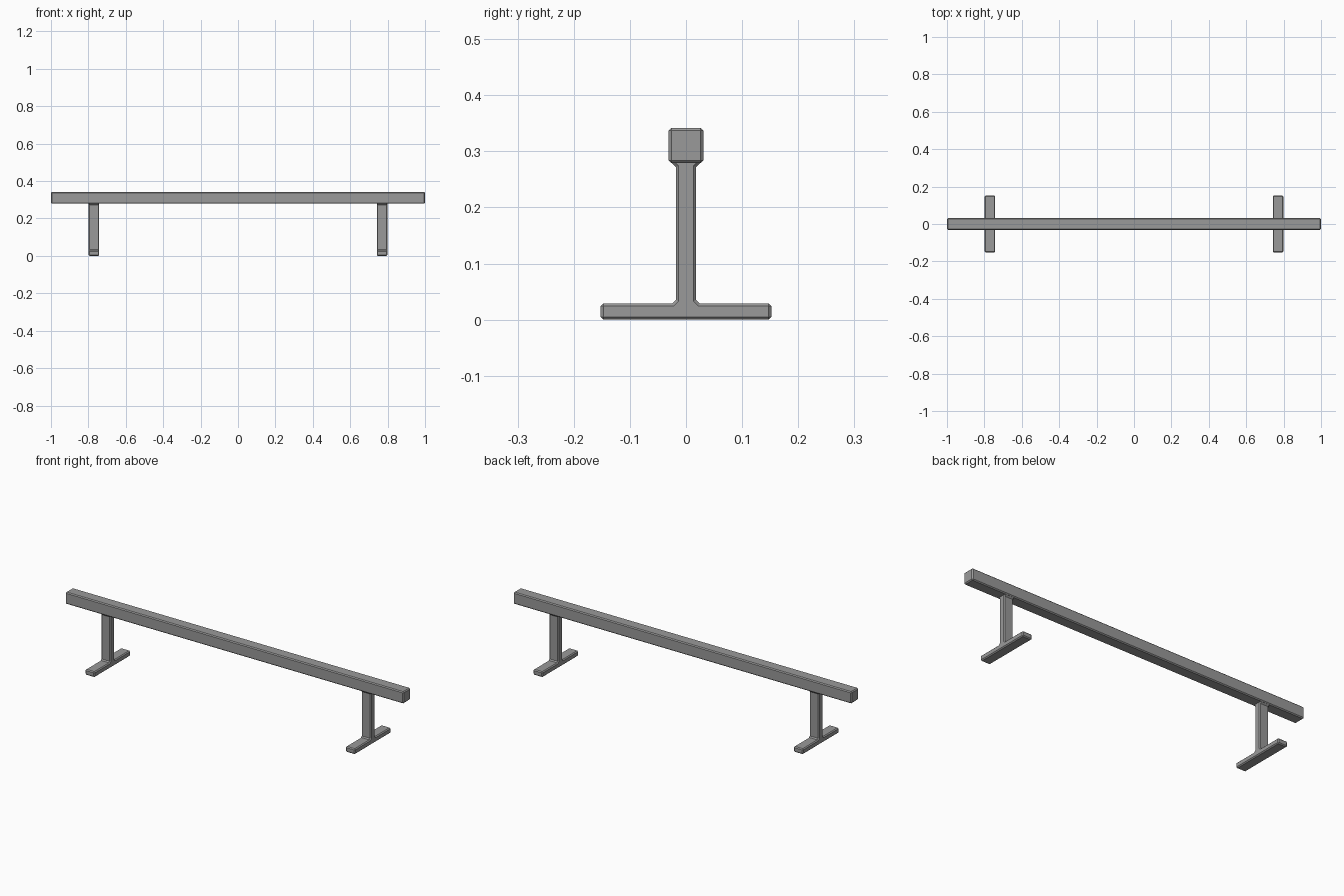
import bpy, bmesh, math

if "Cube" in bpy.data.objects:
    bpy.data.objects.remove(bpy.data.objects["Cube"])

BEVEL = 0.005

# Single painted-metal grey
metal = bpy.data.materials.new("grey_metal")
metal.use_nodes = True
colour = (0.32, 0.32, 0.32, 1)
metal.diffuse_color = colour
metal.node_tree.nodes["Principled BSDF"].inputs["Base Color"].default_value = colour


def extrude_profile(name, half_profile, width, x):
    """Mirror a (y, z) half outline, extrude it along x and chamfer its square edges."""
    outline = half_profile + [(-y, z) for y, z in reversed(half_profile)]
    bm = bmesh.new()
    face = bm.faces.new([bm.verts.new((-width / 2, y, z)) for y, z in outline])
    result = bmesh.ops.extrude_face_region(bm, geom=[face])
    new_verts = [v for v in result["geom"] if isinstance(v, bmesh.types.BMVert)]
    bmesh.ops.translate(bm, verts=new_verts, vec=(width, 0, 0))
    bmesh.ops.recalc_face_normals(bm, faces=bm.faces[:])
    mesh = bpy.data.meshes.new(name)
    bm.to_mesh(mesh)
    bm.free()
    mesh.materials.append(metal)
    obj = bpy.data.objects.new(name, mesh)
    obj.location.x = x
    bpy.context.collection.objects.link(obj)
    mod = obj.modifiers.new("chamfer", "BEVEL")
    mod.width = BEVEL
    mod.segments = 1
    mod.limit_method = "ANGLE"
    mod.angle_limit = math.radians(60)
    return obj


# Long square rail
extrude_profile("rail", [(0.031, 0.279), (0.031, 0.342)], 2.0, 0)

# Stands: flat foot, upright post, small fillets at the foot and under the rail
stand = [(0.152, 0), (0.152, 0.029), (0.024, 0.029), (0.018, 0.035),
         (0.018, 0.272), (0.026, 0.28), (0.026, 0.29)]
for side, x in (("left", 0.77), ("right", -0.77)):
    extrude_profile(side + "_stand", stand, 0.056, x)
